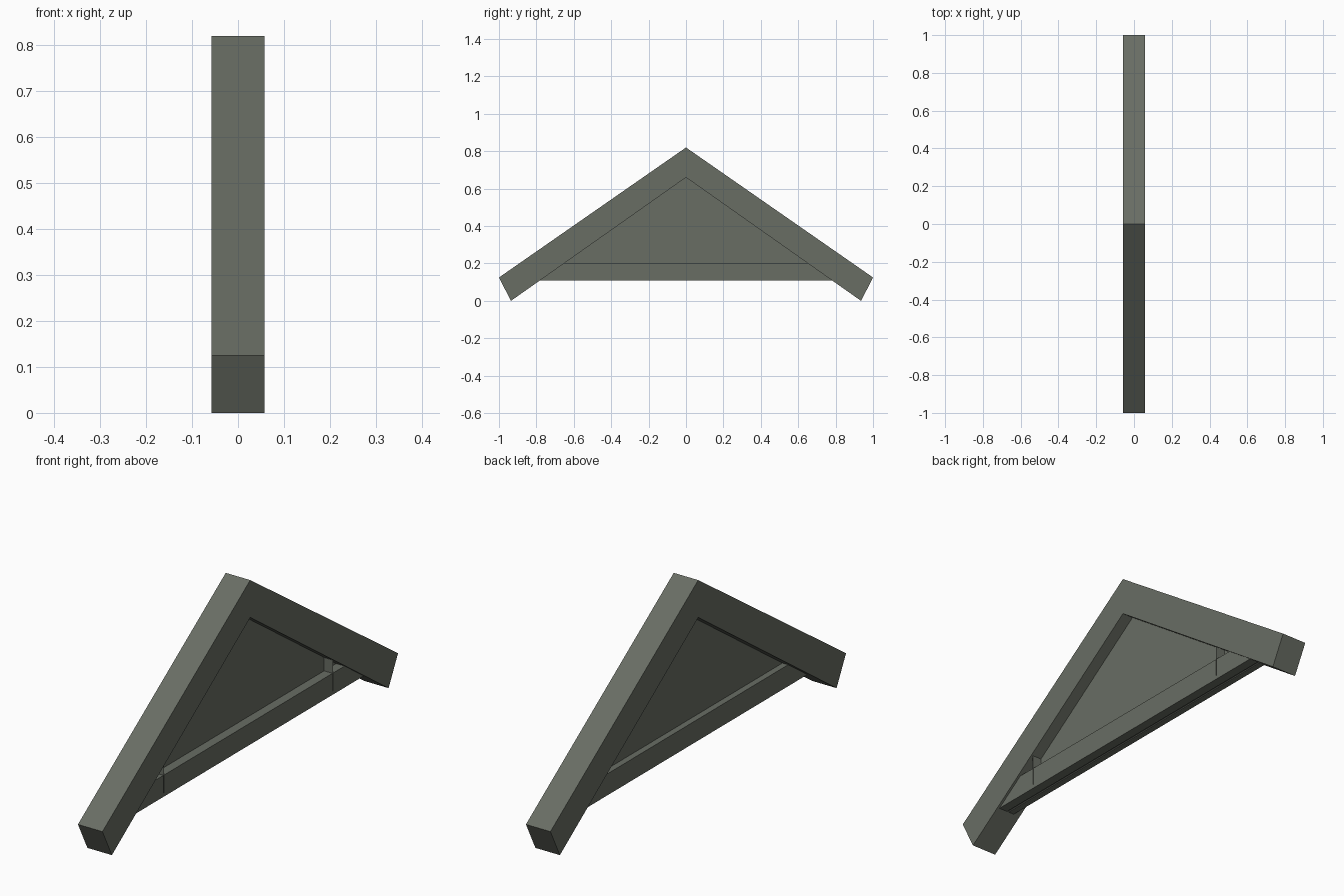
import bpy, bmesh

if "Cube" in bpy.data.objects:
    bpy.data.objects.remove(bpy.data.objects["Cube"])

mat = bpy.data.materials.new("dark olive grey")
mat.diffuse_color = (0.14, 0.153, 0.127, 1)
mat.use_nodes = True
mat.node_tree.nodes["Principled BSDF"].inputs["Base Color"].default_value = mat.diffuse_color


def extrude_profile(name, pts, x0, x1):
    """Solid made from a closed (y, z) outline spanning x0..x1."""
    bm = bmesh.new()
    face = bm.faces.new([bm.verts.new((x0, y, z)) for y, z in pts])
    res = bmesh.ops.extrude_face_region(bm, geom=[face])
    moved = [v for v in res["geom"] if isinstance(v, bmesh.types.BMVert)]
    bmesh.ops.translate(bm, verts=moved, vec=(x1 - x0, 0, 0))
    bmesh.ops.recalc_face_normals(bm, faces=bm.faces)
    me = bpy.data.meshes.new(name)
    bm.to_mesh(me)
    bm.free()
    me.materials.append(mat)
    ob = bpy.data.objects.new(name, me)
    bpy.context.collection.objects.link(ob)
    return ob


HALF = 0.058               # half depth of the rafters
APEX, INNER = 0.82, 0.66   # ridge height, underside height at the middle
END_Y, END_Z = 1.0, 0.125  # upper corner of the rafter end
FOOT_Y = 0.936             # lower corner of the rafter end
TIE_LOW, TIE_TOP = 0.108, 0.2


def under_y(z):
    """y of the rafter underside at height z."""
    return FOOT_Y * (1 - z / INNER)


# Rafter pair as one mitred chevron
extrude_profile("rafters", [
    (0, APEX), (END_Y, END_Z), (FOOT_Y, 0), (0, INNER),
    (-FOOT_Y, 0), (-END_Y, END_Z)], -HALF, HALF)

# Tie beam: two boards holding the panel between them
low, top = under_y(TIE_LOW), under_y(TIE_TOP)
tie = [(-low, TIE_LOW), (low, TIE_LOW), (top, TIE_TOP), (-top, TIE_TOP)]
extrude_profile("tie_board_right", tie, 0.008, 0.048)
extrude_profile("tie_board_left", tie, -0.027, 0.0)

# Thin triangular infill panel
p = under_y(TIE_LOW + 0.004)
extrude_profile("gable_panel", [
    (-p, TIE_LOW + 0.004), (p, TIE_LOW + 0.004), (0, INNER)], 0.0, 0.008)

# Thin upright plates near both ends of the tie beam
for side, label in ((-1, "front"), (1, "back")):
    a, b = side * 0.571, side * 0.573
    extrude_profile(label + "_upright_plate", [
        (a, 0.125), (b, 0.125), (b, 0.257), (a, 0.257)], 0.008, 0.05)
